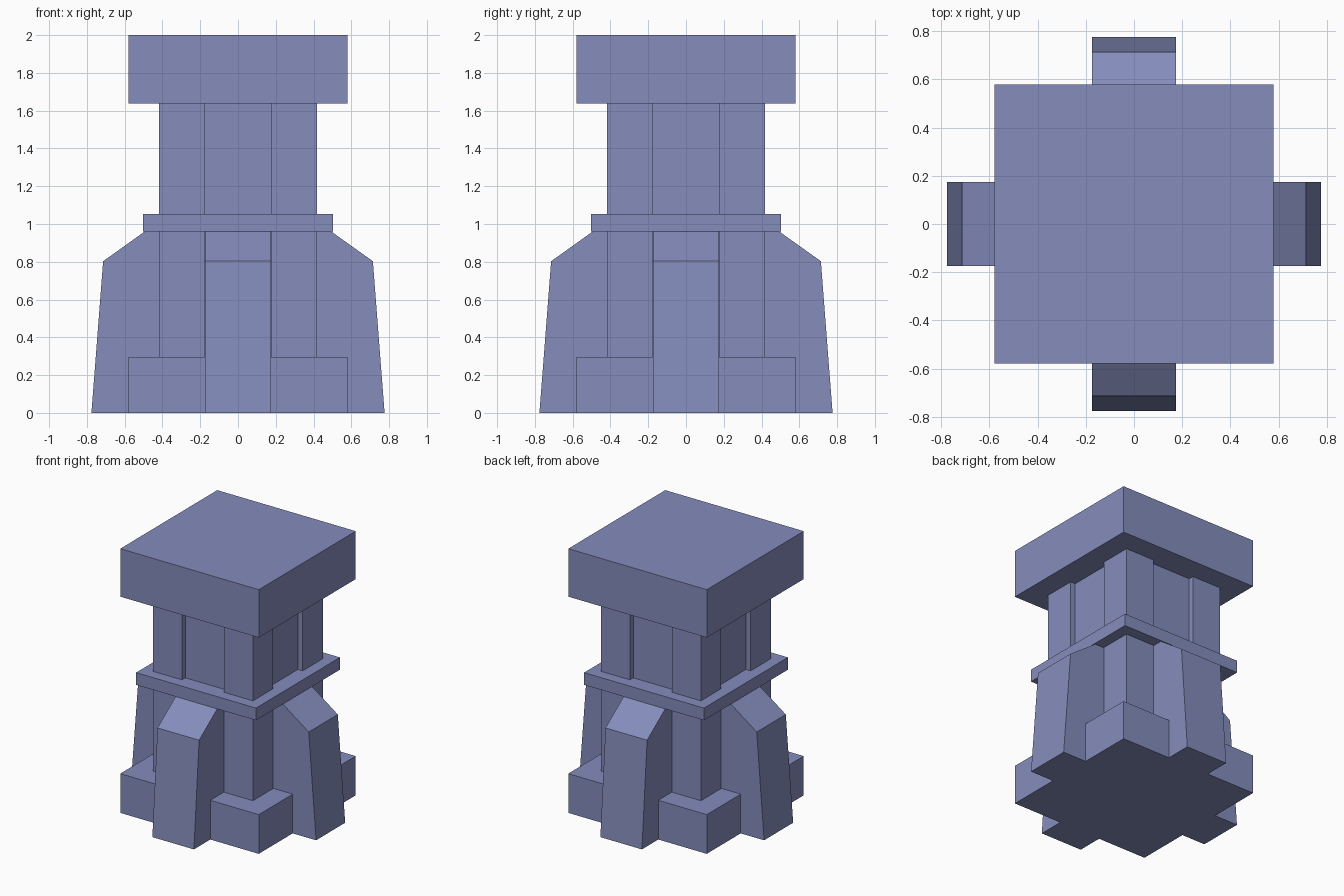
import bpy, bmesh
from math import radians
from mathutils import Matrix, Vector

if "Cube" in bpy.data.objects:
    bpy.data.objects.remove(bpy.data.objects["Cube"])

# Slate blue stone
stone = bpy.data.materials.new("slate_stone")
stone.diffuse_color = (0.233, 0.265, 0.50, 1)
stone.use_nodes = True
stone.node_tree.nodes["Principled BSDF"].inputs["Base Color"].default_value = stone.diffuse_color


def prism(name, outline, direction):
    """Extrude a flat outline of 3D points along a direction."""
    bm = bmesh.new()
    face = bm.faces.new([bm.verts.new(p) for p in outline])
    grown = bmesh.ops.extrude_face_region(bm, geom=[face])["geom"]
    moved = [v for v in grown if isinstance(v, bmesh.types.BMVert)]
    bmesh.ops.translate(bm, verts=moved, vec=direction)
    # extrusion keeps the starting face, so both ends are closed
    bmesh.ops.recalc_face_normals(bm, faces=bm.faces)
    mesh = bpy.data.meshes.new(name)
    bm.to_mesh(mesh)
    bm.free()
    mesh.materials.append(stone)
    obj = bpy.data.objects.new(name, mesh)
    bpy.context.collection.objects.link(obj)
    return obj


def slab(name, half, z0, z1):
    """Square block centred on the z axis."""
    corners = [(-half, -half, z0), (half, -half, z0), (half, half, z0), (-half, half, z0)]
    return prism(name, corners, (0, 0, z1 - z0))


def quarter_turn(i):
    return Matrix.Rotation(radians(90 * i), 4, "Z")


BASE, SHAFT, RECESS = 0.58, 0.418, 0.378
BASE_TOP, COLLAR_LOW, COLLAR_TOP, CAP_LOW = 0.297, 0.96, 1.053, 1.637

# Square plinth, collar and cap
slab("base", BASE, 0, BASE_TOP)
slab("collar", 0.502, COLLAR_LOW, COLLAR_TOP)
slab("cap", BASE, CAP_LOW, 2.0)

# Square shaft with a shallow recess down the middle of each side
side = [(SHAFT, -SHAFT), (SHAFT, -0.177), (RECESS, -0.177), (RECESS, 0.177), (SHAFT, 0.177)]
outline = [quarter_turn(i) @ Vector((x, y, BASE_TOP)) for i in range(4) for x, y in side]
prism("shaft", outline, (0, 0, CAP_LOW - BASE_TOP))

# Four tapered buttresses wrapping over the base and leaning on the shaft
HALF_WIDTH = 0.174
profile = [(BASE, 0), (0.776, 0), (0.714, 0.803), (0.494, COLLAR_LOW),
           (RECESS, COLLAR_LOW), (RECESS, BASE_TOP), (BASE, BASE_TOP)]
for i, where in enumerate(("right", "back", "left", "front")):
    buttress = prism(f"{where}_buttress", [(r, -HALF_WIDTH, z) for r, z in profile],
                     (0, 2 * HALF_WIDTH, 0))
    buttress.data.transform(quarter_turn(i))
